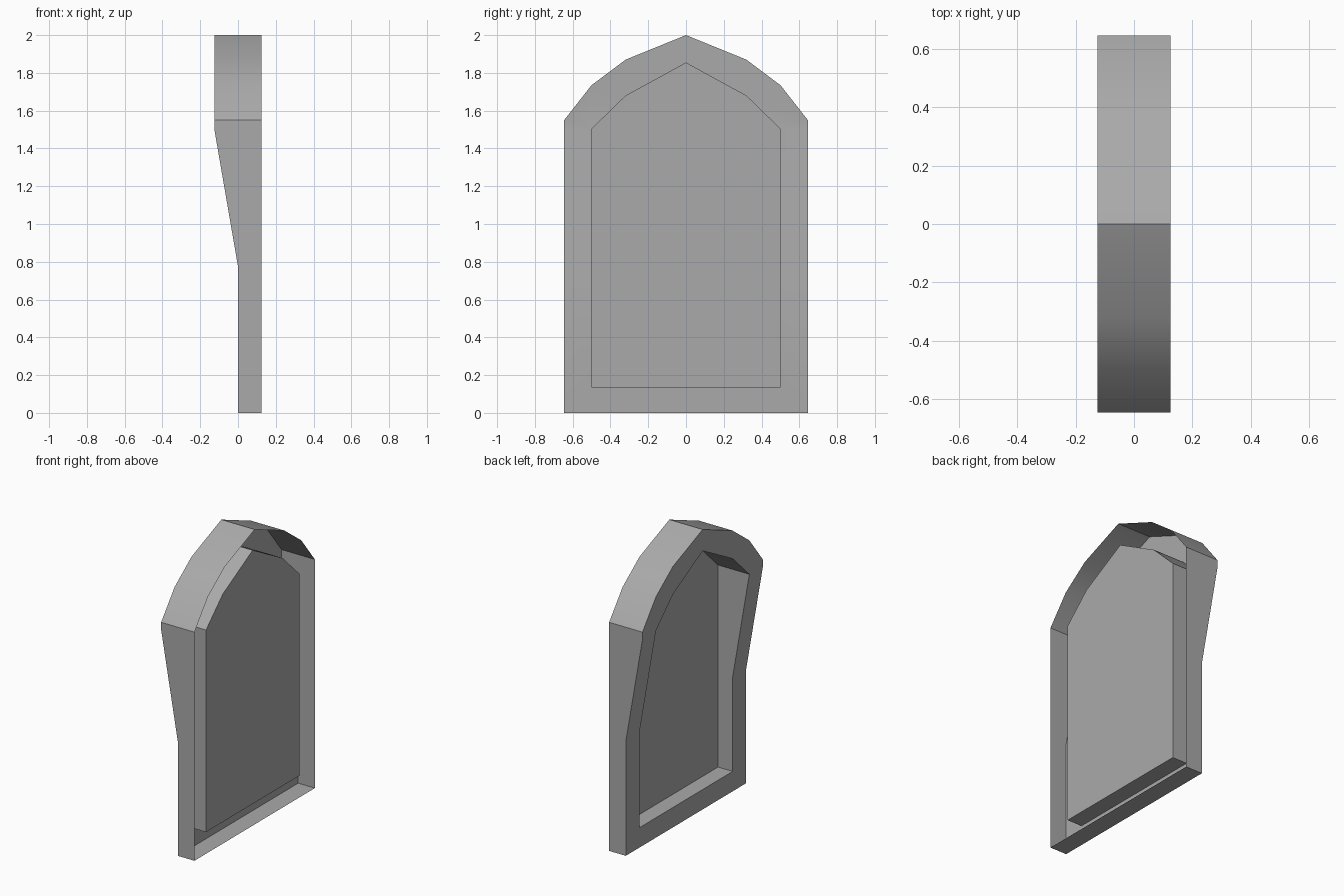
import bpy, bmesh, math

cube = bpy.data.objects.get("Cube")
if cube:
    bpy.data.objects.remove(cube, do_unlink=True)

GREY = (0.4, 0.4, 0.4, 1)
grey = bpy.data.materials.new("plain grey")
grey.use_nodes = True
grey.diffuse_color = GREY
grey.node_tree.nodes["Principled BSDF"].inputs["Base Color"].default_value = GREY

OPEN_X, PANEL_X = 0.125, 0.11
LOW_Z, HIGH_Z = 0.775, 1.5

# Half outlines as (y, z); repeated points pair the two arches
OUTER = [(0.645, 0), (0.645, LOW_Z), (0.645, HIGH_Z), (0.645, 1.55),
         (0.5, 1.735), (0.32, 1.87), (0, 2)]
INNER = [(0.5, 0.135), (0.5, LOW_Z), (0.5, 1.505), (0.5, 1.505),
         (0.32, 1.68), (0.32, 1.68), (0, 1.855)]


def lean(z):
    """Depth of the leaning face: flat below, tapered, flat above."""
    t = min(max((z - LOW_Z) / (HIGH_Z - LOW_Z), 0), 1)
    return -0.125 * t


def loop(bm, half, depth):
    """Closed symmetric loop of vertices at depth(z)."""
    points = half + [(-y, z) for y, z in reversed(half[:-1])]
    made = {}
    for y, z in points:
        if (y, z) not in made:
            made[y, z] = bm.verts.new((depth(z), y, z))
    return [made[p] for p in points]


def bridge(bm, a, b):
    """Join two loops with quads, or triangles where points repeat."""
    for i in range(len(a)):
        j = (i + 1) % len(a)
        corners = list(dict.fromkeys([a[i], b[i], b[j], a[j]]))
        if len(corners) > 2:
            bm.faces.new(corners)


def finish(bm, name):
    mesh = bpy.data.meshes.new(name)
    bm.to_mesh(mesh)
    bm.free()
    mesh.materials.append(grey)
    obj = bpy.data.objects.new(name, mesh)
    bpy.context.collection.objects.link(obj)
    bpy.ops.object.select_all(action='DESELECT')
    obj.select_set(True)
    bpy.context.view_layer.objects.active = obj
    bpy.ops.object.shade_smooth_by_angle(angle=math.radians(30))


# Arched casing: thin outer wall, open on one side, with a leaning rim
bm = bmesh.new()
edge = loop(bm, OUTER, lambda z: OPEN_X)
rim_outer = loop(bm, OUTER, lean)
rim_inner = loop(bm, INNER, lean)
bridge(bm, edge, rim_outer)
bridge(bm, rim_outer, rim_inner)
finish(bm, "arched_casing")

# Recess walls and the flat panel closing them
bm = bmesh.new()
mouth = loop(bm, INNER, lean)
back = loop(bm, INNER, lambda z: PANEL_X)
bridge(bm, mouth, back)
bm.faces.new(list(dict.fromkeys(reversed(back))))
finish(bm, "recessed_panel")
